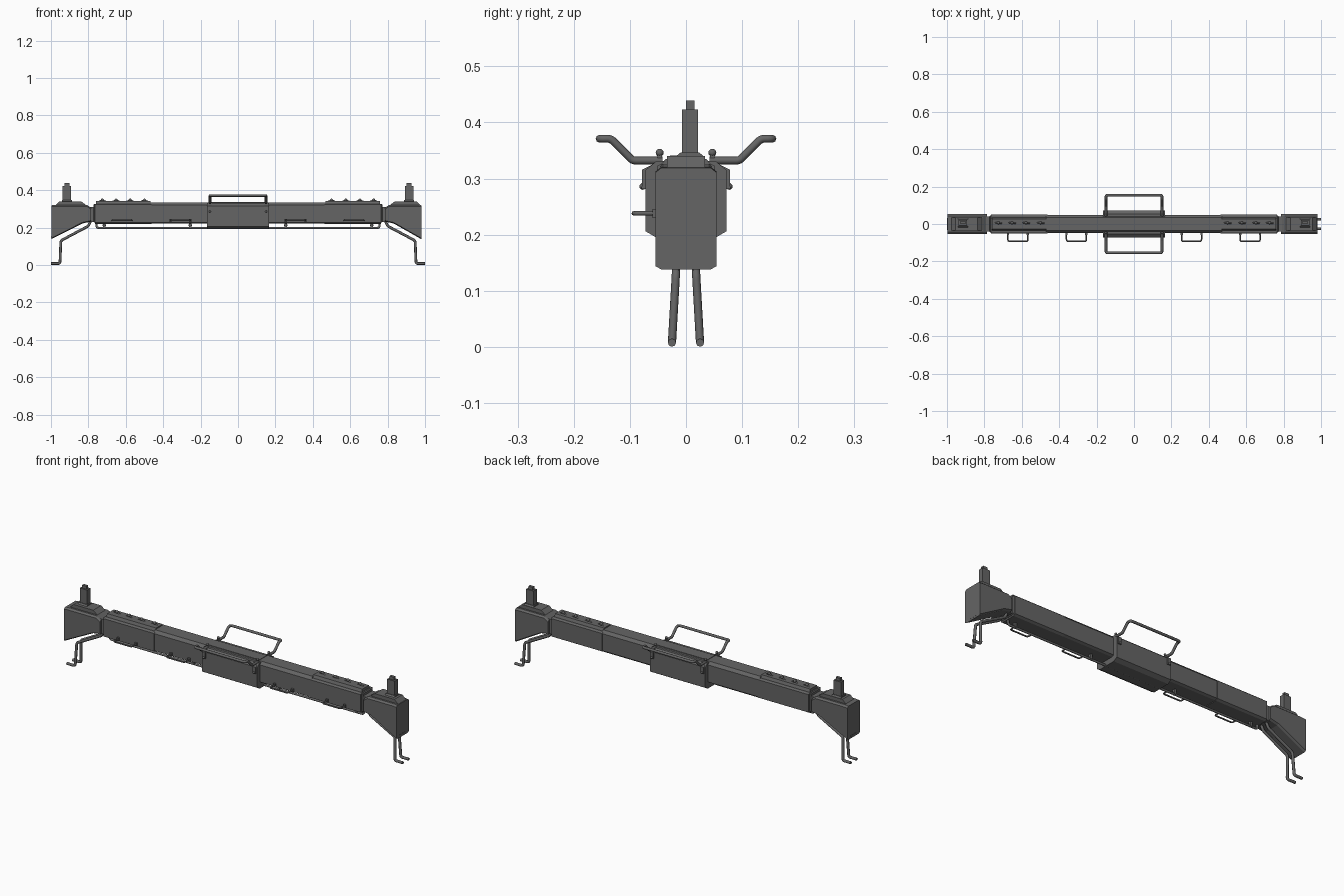
import bpy, bmesh
from mathutils import Vector

if "Cube" in bpy.data.objects:
    bpy.data.objects.remove(bpy.data.objects["Cube"])

grey = bpy.data.materials.new("dark_grey")
grey.diffuse_color = (0.13, 0.13, 0.13, 1)
grey.use_nodes = True
grey.node_tree.nodes["Principled BSDF"].inputs["Base Color"].default_value = grey.diffuse_color


def link(name, data):
    ob = bpy.data.objects.new(name, data)
    bpy.context.collection.objects.link(ob)
    data.materials.append(grey)
    return ob


def finish(name, bm, bevel=0.0):
    bmesh.ops.recalc_face_normals(bm, faces=bm.faces)
    me = bpy.data.meshes.new(name)
    bm.to_mesh(me)
    bm.free()
    ob = link(name, me)
    if bevel:
        m = ob.modifiers.new("bevel", 'BEVEL')
        m.width, m.segments, m.limit_method = bevel, 1, 'ANGLE'
    return ob


def loft(name, rings, bevel=0.0):
    """Skin a row of equal-length vertex loops and cap both ends."""
    bm = bmesh.new()
    R = [[bm.verts.new(p) for p in ring] for ring in rings]
    bm.faces.new(R[0])
    bm.faces.new(R[-1][::-1])
    n = len(R[0])
    for ra, rb in zip(R, R[1:]):
        for i in range(n):
            j = (i + 1) % n
            bm.faces.new((ra[i], rb[i], rb[j], ra[j]))
    return finish(name, bm, bevel)


def prism(name, pts, axis, a, b, bevel=0.0):
    """Extrude a (y,z) profile along x, or an (x,z) profile along y."""
    put = (lambda p, t: (t, p[0], p[1])) if axis == 'x' else (lambda p, t: (p[0], t, p[1]))
    return loft(name, [[put(p, t) for p in pts] for t in (a, b)], bevel)


def box(name, x0, x1, y0, y1, z0, z1, bevel=0.0):
    x0, x1 = sorted((x0, x1))
    return prism(name, [(y0, z0), (y1, z0), (y1, z1), (y0, z1)], 'x', x0, x1, bevel)


def both(half):
    """Complete a right-half (y,z) profile, listed bottom to top."""
    return half + [(-y, z) for y, z in reversed(half)]


def tube(name, pts, r, fillets):
    P = [Vector(p) for p in pts]
    if not isinstance(fillets, list):
        fillets = [fillets] * len(P)
    path = [P[0]]
    for a, b, c, fil in zip(P, P[1:], P[2:], fillets):
        f = min(fil, (a - b).length * 0.45, (c - b).length * 0.45)
        s, e = b + (a - b).normalized() * f, b + (c - b).normalized() * f
        for i in range(5):
            t = i / 4
            path.append(s * (1 - t) ** 2 + b * 2 * t * (1 - t) + e * t * t)
    path.append(P[-1])
    cu = bpy.data.curves.new(name, 'CURVE')
    cu.dimensions = '3D'
    cu.bevel_depth, cu.bevel_resolution, cu.use_fill_caps = r, 2, True
    sp = cu.splines.new('POLY')
    sp.points.add(len(path) - 1)
    for q, v in zip(sp.points, path):
        q.co = (*v, 1)
    return link(name, cu)


def ball(name, loc, r):
    bm = bmesh.new()
    bmesh.ops.create_uvsphere(bm, u_segments=12, v_segments=8, radius=r)
    for v in bm.verts:
        v.co += Vector(loc)
    for f in bm.faces:
        f.smooth = True
    return finish(name, bm)


# Central housing and the hull joining both sides
prism("centre_housing", both([(0.05, 0.193), (0.072, 0.206), (0.072, 0.315), (0.053, 0.331)]), 'x', -0.165, 0.165)
box("centre_top_plate", -0.15, 0.15, -0.032, 0.032, 0.328, 0.337)
inner = both([(0.036, 0.222), (0.049, 0.228), (0.049, 0.32), (0.036, 0.335)])
outer = both([(0.04, 0.219), (0.052, 0.226), (0.052, 0.322), (0.044, 0.326)])
prism("main_beam", inner, 'x', -0.47, 0.47)

for s, side in ((-1, "left"), (1, "right")):
    # Outer beam sleeve, top rail and hooks
    prism(side + "_beam_sleeve", outer, 'x', s * 0.463, s * 0.765)
    prism(side + "_top_rail", both([(0.036, 0.322), (0.028, 0.341)]), 'x', s * 0.468, s * 0.76)
    for i, x in enumerate((0.50, 0.577, 0.652, 0.725)):
        ball(f"{side}_hook_knob_{i}", (s * x, 0.006, 0.347), 0.008)
        tube(f"{side}_hook_{i}", [(s * x - 0.02, 0.008, 0.338), (s * x, 0.006, 0.347), (s * x + 0.02, 0.004, 0.338)], 0.004, 0.006)
    box(side + "_collar", s * 0.762, s * 0.772, -0.045, 0.045, 0.226, 0.326, 0.004)
    box(side + "_neck", s * 0.77, s * 0.80, -0.04, 0.04, 0.23, 0.31)

    # End cap, chamfered along its long edges, with lid and sight post
    e = 0.98 if s > 0 else 0.998
    top = [(0.785, 0.305), (0.808, 0.321), (e - 0.02, 0.321), (e, 0.319)]
    low = [(e, 0.138), (0.832, 0.222), (0.785, 0.232)]
    rings = [[(s * x, y, z - d) for x, z in top] + [(s * x, y, z + d * 0.7) for x, z in low]
             for y, d in ((-0.054, 0.008), (-0.044, 0), (0.044, 0), (0.054, 0.008))]
    loft(side + "_end_cap", rings)
    prism(side + "_cap_lid", [(s * x, z) for x, z in ((0.81, 0.318), (0.838, 0.340), (0.955, 0.340), (0.978, 0.318))],
          'y', -0.034, 0.034)
    box(side + "_cap_slot", s * (e - 0.002), s * (e + 0.001), -0.028, 0.025, 0.147, 0.153)
    prism(side + "_post_base", [(-0.02, 0.338), (0.034, 0.338), (0.024, 0.346), (-0.01, 0.346)], 'x', s * 0.888, s * 0.942)
    box(side + "_post", s * 0.893, s * 0.937, -0.007, 0.021, 0.34, 0.423)
    box(side + "_post_tip", s * 0.902, s * 0.928, 0.0, 0.015, 0.42, 0.439)

    # Bent wire legs
    for k, tag in ((-1, "front"), (1, "back")):
        tube(f"{side}_{tag}_leg",
             [(s * 0.785, k * 0.018, 0.24), (s * 0.80, k * 0.018, 0.208), (s * 0.947, k * 0.018, 0.13),
              (s * 0.952, k * 0.025, 0.0075), (s * 1.0, k * 0.025, 0.0075)], 0.0073, 0.01)

    # Front tie loops
    for i, x in enumerate((0.308, 0.621)):
        a, b = s * x - 0.053, s * x + 0.053
        tube(f"{side}_tie_loop_{i}", [(a, -0.045, 0.238), (a, -0.093, 0.238), (b, -0.093, 0.238), (b, -0.045, 0.238)], 0.004, 0.01)
        for q in (a, b):
            box(f"{side}_loop_foot_{i}", q - 0.006, q + 0.006, -0.06, -0.045, 0.23, 0.246)

    # Rod clamps
    for i, x in enumerate((0.255, 0.715)):
        ball(f"{side}_rod_clamp_{i}", (s * x, -0.01, 0.213), 0.009)
        box(f"{side}_rod_block_{i}", s * x - 0.006, s * x + 0.006, -0.018, -0.002, 0.196, 0.226)

# Long rod below the beam
tube("lower_rod", [(-0.757, -0.01, 0.23), (-0.757, -0.01, 0.198), (0.757, -0.01, 0.198), (0.757, -0.01, 0.23)], 0.006, 0.014)

# Two lifting handles with their clips
for k, tag in ((-1, "front"), (1, "back")):
    arm = [(0.042, 0.332), (0.095, 0.332), (0.134, 0.371), (0.154, 0.371)]
    pts = [(-0.15, k * y, z) for y, z in arm] + [(0.15, k * y, z) for y, z in reversed(arm)]
    tube(tag + "_handle", pts, 0.007, [0.006, 0.006, 0.014, 0.014, 0.006, 0.006])
    for x in (-0.15, 0.15):
        box(tag + "_handle_pin", x - 0.005, x + 0.005, k * 0.047 - 0.004, k * 0.047 + 0.004, 0.32, 0.346)
        ball(tag + "_pin_head", (x, k * 0.047, 0.346), 0.007)
        prism(tag + "_handle_clip",
              [(k * y, z) for y, z in ((0.05, 0.32), (0.05, 0.33), (0.078, 0.316), (0.079, 0.281), (0.07, 0.281), (0.07, 0.312))],
              'x', x - 0.009, x + 0.009)
        ball(tag + "_clip_bolt", (x, k * 0.077, 0.286), 0.006)
